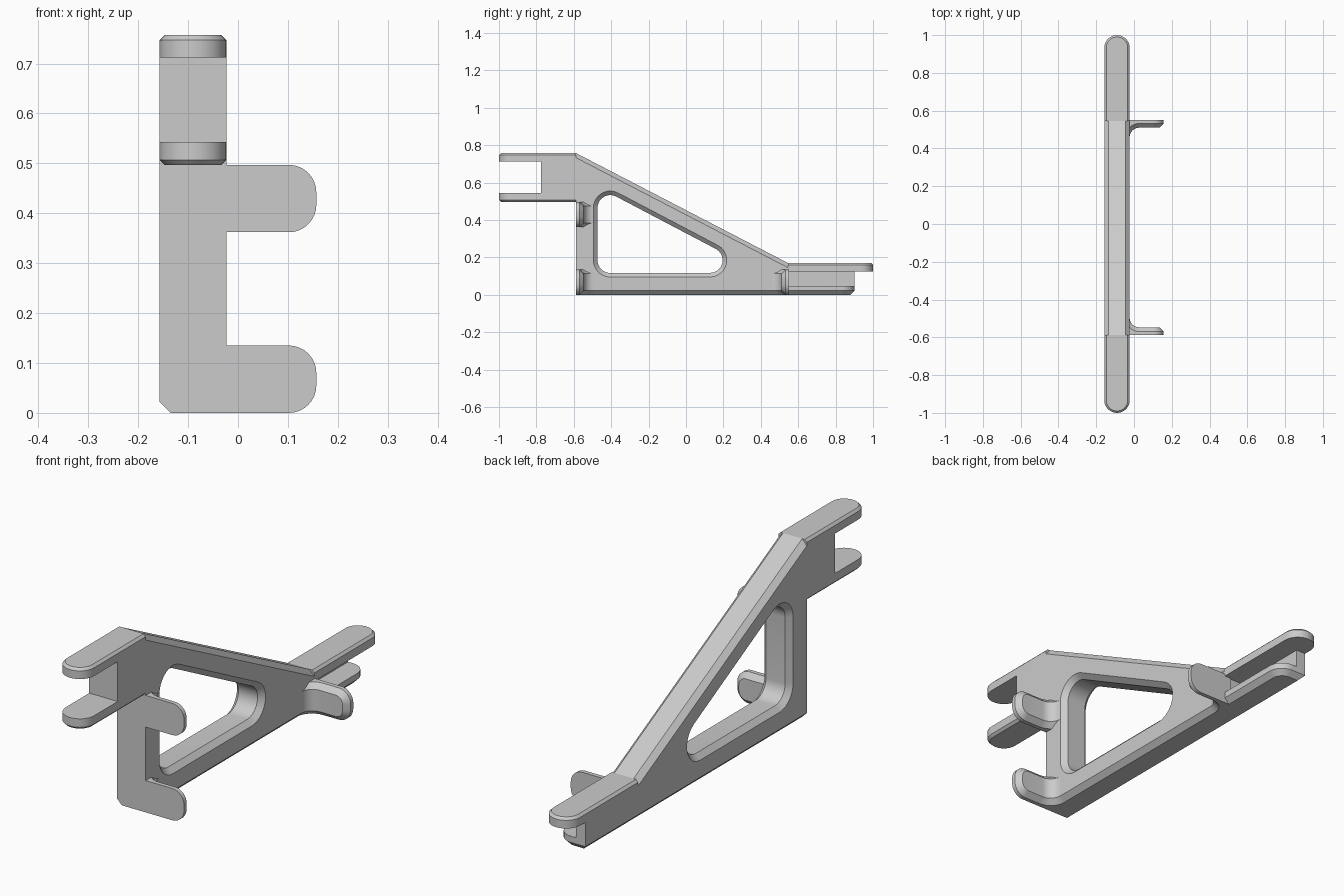
import bpy, bmesh, math
from mathutils import Vector

if "Cube" in bpy.data.objects:
    bpy.data.objects.remove(bpy.data.objects["Cube"], do_unlink=True)

LEFT, RIGHT = -0.157, -0.023      # faces of the main plate
CHAMFER, ROUND = 0.022, 0.0665
FRONT, BACK = -0.587, 0.545       # ends of the triangular frame

grey = bpy.data.materials.new("light_grey")
grey.use_nodes = True
colour = (0.6, 0.6, 0.6, 1)
grey.diffuse_color = colour
grey.node_tree.nodes["Principled BSDF"].inputs["Base Color"].default_value = colour


def loft(rings):
    """Closed solid through matching rings of points."""
    bm = bmesh.new()
    loops = [[bm.verts.new(p) for p in ring] for ring in rings]
    n = len(loops[0])
    for a, b in zip(loops, loops[1:]):
        for i in range(n):
            j = (i + 1) % n
            bm.faces.new((a[i], a[j], b[j], b[i]))
    bm.faces.new(loops[0])
    bm.faces.new(loops[-1])
    bmesh.ops.recalc_face_normals(bm, faces=bm.faces)
    return bm


def plate(outline, x0=LEFT, x1=RIGHT):
    return loft([[(x, y, z) for y, z in outline] for x in (x0, x1)])


def block(y0, y1, z0, z1, x0=LEFT, x1=RIGHT):
    return plate([(y0, z0), (y1, z0), (y1, z1), (y0, z1)], x0, x1)


def bevel(bm, rule, size, segments=1):
    """Bevel the edges whose midpoint and direction satisfy the rule."""
    bm.normal_update()
    edges = []
    for e in bm.edges:
        a, b = (v.co for v in e.verts)
        if rule((a + b) / 2, (b - a).normalized(), e):
            edges.append(e)
    bmesh.ops.bevel(bm, geom=edges, offset=size, segments=segments,
                    profile=0.5, affect='EDGES', clamp_overlap=True)


def near(a, b):
    return abs(a - b) < 1e-4


def finish(bm, name):
    bmesh.ops.recalc_face_normals(bm, faces=bm.faces)
    mesh = bpy.data.meshes.new(name)
    bm.to_mesh(mesh)
    bm.free()
    mesh.materials.append(grey)
    ob = bpy.data.objects.new(name, mesh)
    bpy.context.collection.objects.link(ob)
    return ob


def combine(target, tool, operation):
    mod = target.modifiers.new(operation, 'BOOLEAN')
    mod.object, mod.operation, mod.solver = tool, operation, 'EXACT'
    bpy.context.view_layer.objects.active = target
    bpy.ops.object.modifier_apply(modifier=mod.name)
    bpy.data.objects.remove(tool, do_unlink=True)


def prong(name, joint, tip, z0, z1, chamfer_z, round_both=True):
    """Flat finger with a rounded tip and one chamfered rim."""
    bm = block(min(joint, tip), max(joint, tip), z0, z1)
    bevel(bm, lambda m, d, e: abs(d.z) > 0.9 and near(m.y, tip)
          and (round_both or near(m.x, RIGHT)), ROUND, 8)
    bevel(bm, lambda m, d, e: near(m.z, chamfer_z) and not near(m.y, joint)
          and abs(d.z) < 0.1, CHAMFER)
    return finish(bm, name)


# Sloping frame, chamfered along its top and bottom
bm = plate([(FRONT, 0), (BACK, 0), (BACK, 0.17), (FRONT, 0.757)])
bevel(bm, lambda m, d, e: abs(d.y) > 0.5, CHAMFER)
frame = finish(bm, "frame")

# Front fork, back tongue and open clip under the tongue
parts = [
    prong("upper_front_prong", FRONT, -1, 0.712, 0.757, 0.757),
    prong("lower_front_prong", FRONT, -1, 0.497, 0.543, 0.497),
    finish(block(-0.775, FRONT, 0.543, 0.712), "fork_web"),
    prong("back_tongue", BACK, 1, 0.125, 0.17, 0.17),
    prong("back_lip", BACK, 0.9, 0, 0.048, 0, False),
    finish(block(BACK, 0.9, 0.048, 0.125, LEFT, -0.112), "clip_wall"),
]
for part in parts:
    combine(frame, part, 'UNION')


# Rounded triangular window with flared rims
def window_ring(x, radius):
    ring = []
    for (y, z), start, end in (((-0.405, 0.185), 180, 270),
                               ((0.128, 0.185), 270, 422.5),
                               ((-0.405, 0.465), 62.5, 180)):
        for i in range(11):
            t = math.radians(start + (end - start) * i / 10)
            ring.append((x, y + radius * math.cos(t), z + radius * math.sin(t)))
    return ring


outer, inner = 0.112, 0.068
cutter = finish(loft([window_ring(LEFT - CHAMFER, outer),
                      window_ring(LEFT + CHAMFER, inner),
                      window_ring(RIGHT - CHAMFER, inner),
                      window_ring(RIGHT + CHAMFER, outer)]), "window_cutter")
cutter.hide_render = True
combine(frame, cutter, 'DIFFERENCE')


# Side tabs: filleted root, rounded tip, chamfered inner rim
def tab(name, outer_y, inward, z0, height=0.135, thick=0.04, fillet=0.05):
    root, tip = RIGHT - 0.03, 0.157
    profile = [(root, 0), (tip, 0), (tip, thick)]
    for i in range(9):
        t = math.radians(90 * i / 8)
        profile.append((RIGHT + fillet * (1 - math.sin(t)),
                        thick + fillet * (1 - math.cos(t))))
    profile.append((root, thick + fillet))
    bm = loft([[(x, outer_y + inward * y, z) for x, y in profile]
               for z in (z0, z0 + height)])
    bevel(bm, lambda m, d, e: abs(d.y) > 0.9 and near(m.x, tip), 0.055, 8)
    bevel(bm, lambda m, d, e: m.x > RIGHT and abs(m.y - outer_y) > thick - 1e-4
          and (abs(d.z) < 0.1 or m.x > 0.09), CHAMFER)
    return finish(bm, name)


tabs = [tab("lower_front_tab", FRONT, 1, 0),
        tab("upper_front_tab", FRONT, 1, 0.362),
        tab("back_tab", 0.55, -1, 0)]

# Smooth the round parts, keep the chamfers crisp
for ob in [frame] + tabs:
    bpy.ops.object.select_all(action='DESELECT')
    ob.select_set(True)
    bpy.context.view_layer.objects.active = ob
    bpy.ops.object.shade_smooth_by_angle(angle=math.radians(20))
